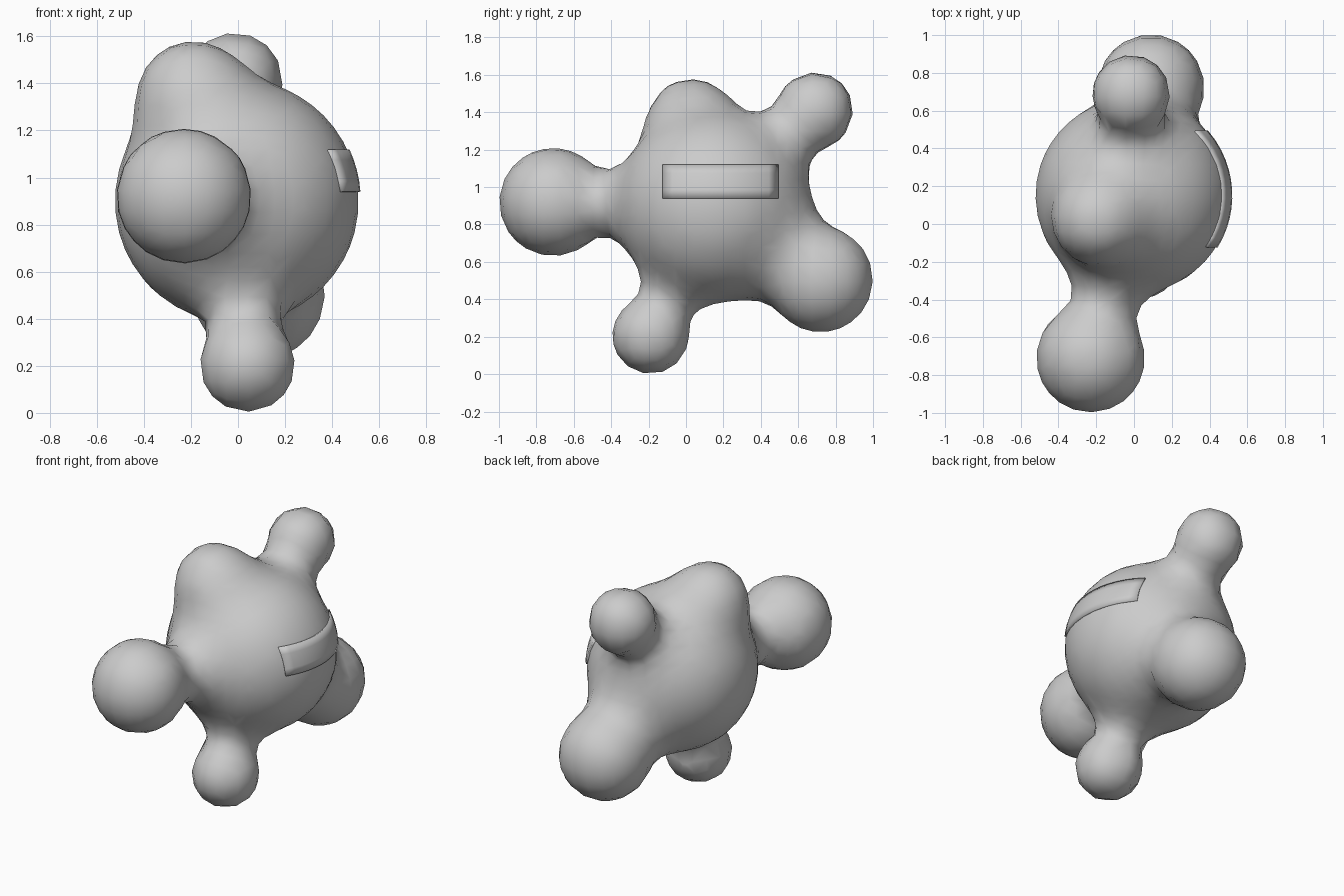
import bpy, bmesh
from mathutils import Vector, Matrix

if "Cube" in bpy.data.objects:
    bpy.data.objects.remove(bpy.data.objects["Cube"])

# Body core, and lobes given as (centre, lobe radius, neck radius)
CORE, CORE_R = Vector((-0.005, 0.15, 0.9)), 0.515
LOBES = [
    ((-0.23, -0.71, 0.92), 0.285, 0.165),   # front
    ((0.04, -0.19, 0.205), 0.20, 0.13),     # foot
    ((-0.19, 0.03, 1.34), 0.235, 0.15),     # top
    ((-0.015, 0.69, 1.41), 0.20, 0.145),    # upper back
    ((0.09, 0.72, 0.505), 0.275, 0.235),    # lower back
]
LOBES = [(Vector(c), r, n) for c, r, n in LOBES]


def smin(a, b, k):
    h = max(k - abs(a - b), 0) / k
    return min(a, b) - h * h * k / 4


def field(p):
    """Signed distance to the blended blob."""
    d = (p - CORE).length - CORE_R
    for c, r, n in LOBES:
        axis = c - CORE
        t = min(max((p - CORE).dot(axis) / axis.length_squared, 0), 1)
        neck = (p - CORE - axis * t).length - n
        d = smin(d, smin((p - c).length - r, neck, 0.08), 0.17)
    return d


def gradient(p):
    e = 0.004
    return Vector([field(p + v) - field(p - v)
                   for v in (Vector((e, 0, 0)), Vector((0, e, 0)), Vector((0, 0, e)))]).normalized()


def project(p, offset):
    for _ in range(6):
        p = p - gradient(p) * (field(p) - offset)
    return p


def make_object(name, bm):
    me = bpy.data.meshes.new(name)
    bm.to_mesh(me)
    bm.free()
    me.shade_smooth()
    ob = bpy.data.objects.new(name, me)
    bpy.context.collection.objects.link(ob)
    return ob


# Blob: overlapping balls along every limb, fused, then pulled to the blended surface
bm = bmesh.new()
balls = [(CORE, CORE_R)]
for c, r, n in LOBES:
    balls.append((c, r))
    balls += [(CORE.lerp(c, i / 12), n) for i in range(5, 12)]
for c, r in balls:
    bmesh.ops.create_icosphere(bm, subdivisions=3, radius=r, matrix=Matrix.Translation(c))
blob = make_object("blob_body", bm)
mod = blob.modifiers.new("fuse", 'REMESH')
mod.mode = 'VOXEL'
mod.voxel_size = 0.09
mod.use_smooth_shade = True
bpy.context.view_layer.objects.active = blob
blob.select_set(True)
bpy.ops.object.modifier_apply(modifier="fuse")

bm = bmesh.new()
bm.from_mesh(blob.data)
for _ in range(3):
    bmesh.ops.smooth_vert(bm, verts=bm.verts, factor=0.5,
                          use_axis_x=True, use_axis_y=True, use_axis_z=True)
    for v in bm.verts:
        v.co = project(v.co, 0.003)
bm.to_mesh(blob.data)
bm.free()
blob.data.shade_smooth()

# Blank label plate curved around the right flank
bm = bmesh.new()
bmesh.ops.create_grid(bm, x_segments=12, y_segments=4, size=1)
for v in bm.verts:
    y, z = 0.185 + v.co.x * 0.31, 1.03 + v.co.y * 0.09
    x = 0.5
    for _ in range(12):
        x -= field(Vector((x, y, z))) - 0.012
    v.co = Vector((x, y, z))
plate = make_object("side_plate", bm)
sol = plate.modifiers.new("thickness", 'SOLIDIFY')
sol.thickness = 0.02
sol.offset = -1
bpy.ops.object.select_all(action='DESELECT')
plate.select_set(True)
bpy.context.view_layer.objects.active = plate
bpy.ops.object.shade_smooth_by_angle()
